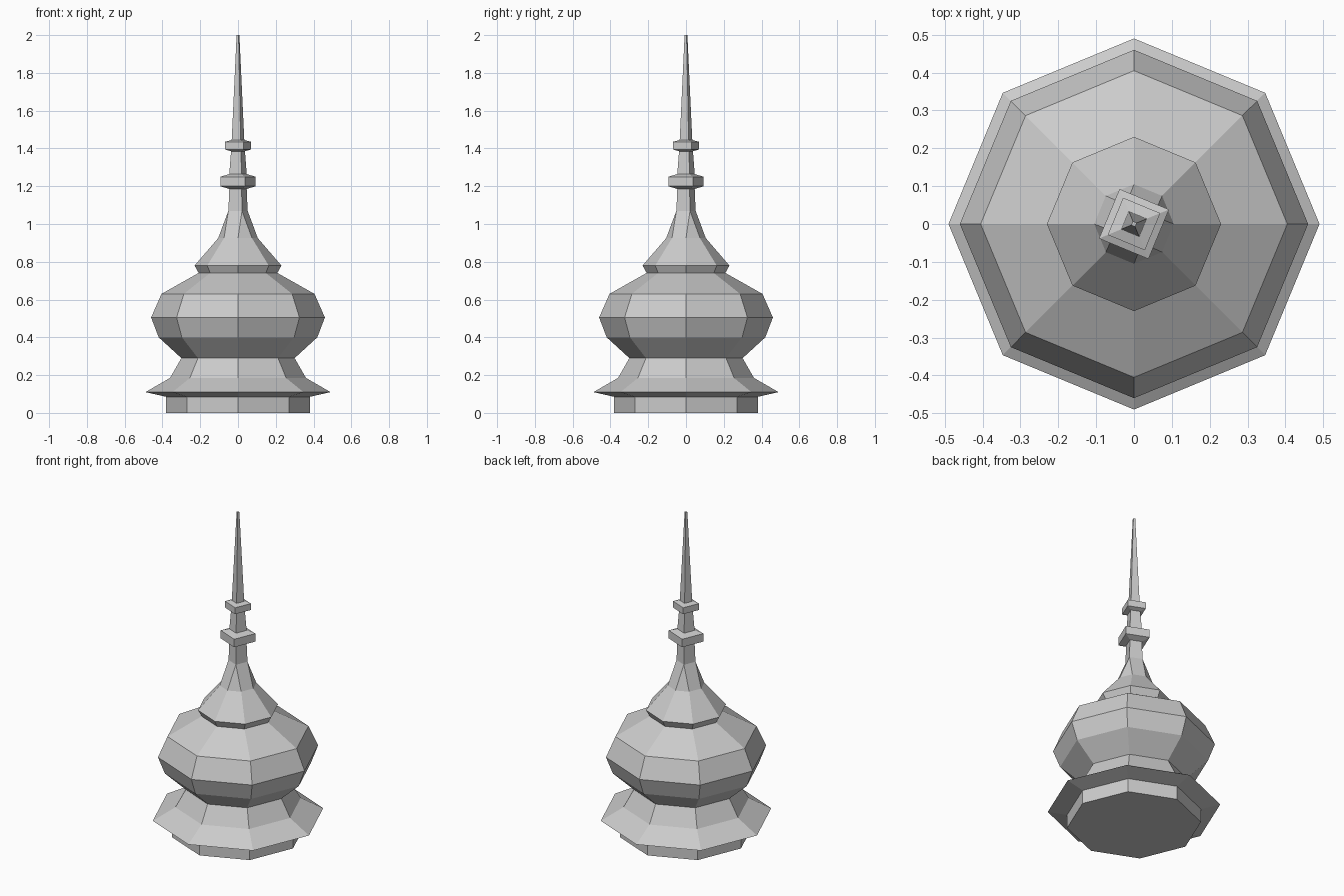
import bpy, bmesh
from math import cos, sin, radians

old = bpy.data.objects.get("Cube")
if old:
    bpy.data.objects.remove(old)

stone = bpy.data.materials.new("light grey stone")
stone.use_nodes = True
colour = (0.6, 0.6, 0.6, 1)
stone.diffuse_color = colour
stone.node_tree.nodes["Principled BSDF"].inputs["Base Color"].default_value = colour


def octagon(radius, z):
    return [(radius * cos(radians(45 * i)), radius * sin(radians(45 * i)), z) for i in range(8)]


def square(radius, z):
    # Each corner is doubled, so that eight sides can narrow to four
    angles = [radians(22.5 + 90 * (i // 2)) for i in range(8)]
    return [(radius * cos(a), radius * sin(a), z) for a in angles]


def loft(name, rings):
    """Skin a stack of rings, cap both ends and merge doubled corners."""
    bm = bmesh.new()
    loops = [[bm.verts.new(p) for p in ring] for ring in rings]
    for low, high in zip(loops, loops[1:]):
        for i in range(8):
            j = (i + 1) % 8
            bm.faces.new((low[i], low[j], high[j], high[i]))
    bm.faces.new(loops[0][::-1])
    bm.faces.new(loops[-1])
    bmesh.ops.remove_doubles(bm, verts=bm.verts, dist=0.0005)
    bmesh.ops.recalc_face_normals(bm, faces=bm.faces)
    mesh = bpy.data.meshes.new(name)
    bm.to_mesh(mesh)
    bm.free()
    mesh.materials.append(stone)
    obj = bpy.data.objects.new(name, mesh)
    bpy.context.collection.objects.link(obj)
    return obj


# Plinth, flared eave and bulbous dome: (radius, height)
dome = [(0.38, 0), (0.38, 0.085), (0.49, 0.11), (0.36, 0.185), (0.3, 0.29),
        (0.42, 0.4), (0.46, 0.505), (0.405, 0.63), (0.21, 0.74)]
loft("onion_dome", [octagon(r, z) for r, z in dome])

# Small bell roof narrowing from eight sides to four
bell = [(0.205, 0.735), (0.23, 0.78), (0.105, 0.925)]
loft("bell_roof", [octagon(r, z) for r, z in bell] + [square(0.055, 1.07)])

# Square spire with two collars
spire = [(0.055, 1.07), (0.05, 1.185), (0.1, 1.2), (0.1, 1.25), (0.05, 1.265),
         (0.04, 1.385), (0.075, 1.395), (0.075, 1.435), (0.036, 1.445), (0.008, 2)]
loft("spire", [square(r, z) for r, z in spire])
